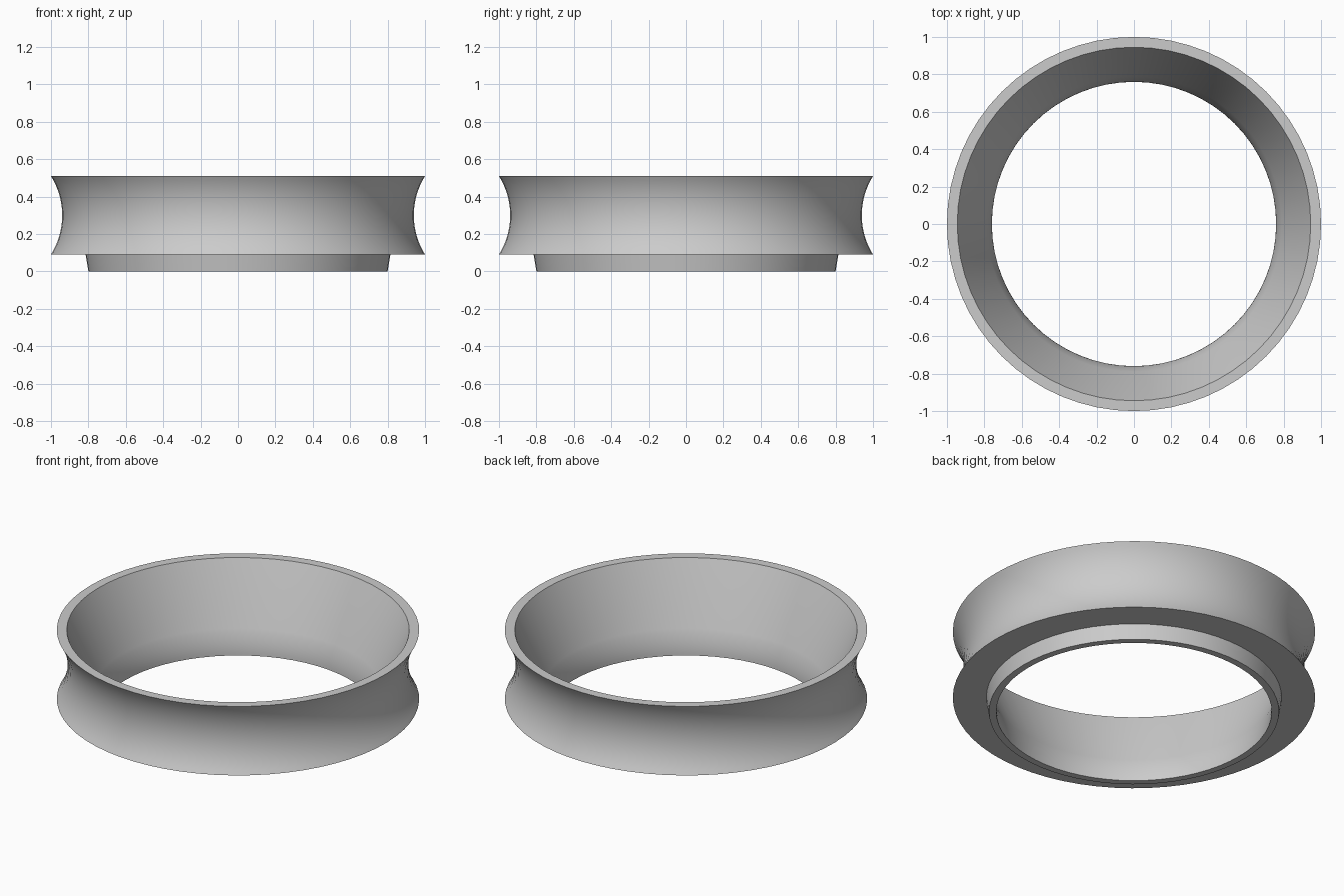
import bpy, bmesh
from math import sin, cos, pi, asin, radians

if "Cube" in bpy.data.objects:
    bpy.data.objects.remove(bpy.data.objects["Cube"], do_unlink=True)

SEGMENTS = 64

grey = bpy.data.materials.new("plain grey")
grey.use_nodes = True
colour = (0.6, 0.6, 0.6, 1)
grey.diffuse_color = colour
grey.node_tree.nodes["Principled BSDF"].inputs["Base Color"].default_value = colour


def lathe(name, profile):
    """Revolve a closed (radius, height) profile around z."""
    bm = bmesh.new()
    rings = []
    for i in range(SEGMENTS):
        a = 2 * pi * i / SEGMENTS
        rings.append([bm.verts.new((r * cos(a), r * sin(a), z)) for r, z in profile])
    n = len(profile)
    for i in range(SEGMENTS):
        p, q = rings[i], rings[(i + 1) % SEGMENTS]
        for j in range(n):
            k = (j + 1) % n
            bm.faces.new((p[j], q[j], q[k], p[k]))
    bmesh.ops.recalc_face_normals(bm, faces=bm.faces)
    mesh = bpy.data.meshes.new(name)
    bm.to_mesh(mesh)
    bm.free()
    mesh.materials.append(grey)
    obj = bpy.data.objects.new(name, mesh)
    bpy.context.collection.objects.link(obj)
    bpy.ops.object.select_all(action="DESELECT")
    obj.select_set(True)
    bpy.context.view_layer.objects.active = obj
    bpy.ops.object.shade_smooth_by_angle(angle=radians(30))


# Outer wall: concave arc between the two wide rims
low, high, waist = 0.09, 0.51, 0.94
half = (high - low) / 2
sag = 1 - waist
arc_r = (half ** 2 + sag ** 2) / (2 * sag)
reach = asin(half / arc_r)
steps = 16
outer = []
for i in range(steps + 1):
    t = reach * (2 * i / steps - 1)
    outer.append((waist + arc_r * (1 - cos(t)), low + half + arc_r * sin(t)))

# Inner wall: straight funnel easing into an upright throat
p0, p1, p2 = (0.76, 0.0), (0.76, 0.07), (0.79, 0.15)
throat = []
for i in range(9):
    t = 1 - i / 8
    throat.append(tuple((1 - t) ** 2 * a + 2 * t * (1 - t) * b + t * t * c
                        for a, b, c in zip(p0, p1, p2)))
inner = [(0.945, high)] + throat

# Tapered collar under the lower rim
collar = [(0.80, 0.0), (0.815, low)]

lathe("flared_ring", collar + outer + inner)
